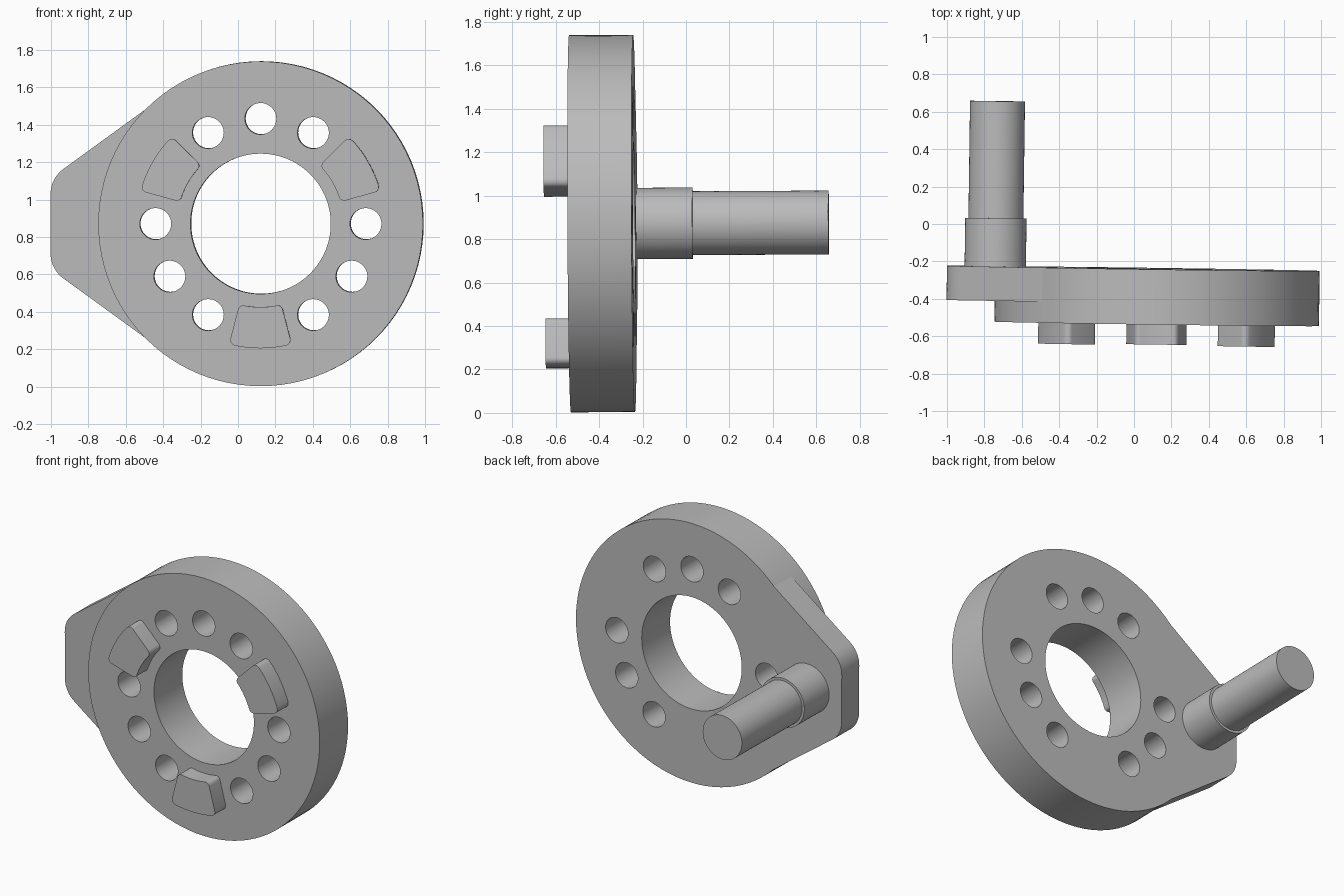
import bpy
import bmesh
from math import cos, sin, pi, radians
from mathutils import Matrix, Vector

cube = bpy.data.objects.get("Cube")
if cube:
    bpy.data.objects.remove(cube, do_unlink=True)

grey = bpy.data.materials.new("plain_grey")
grey.use_nodes = True
grey.diffuse_color = (0.5, 0.5, 0.5, 1)
grey.node_tree.nodes["Principled BSDF"].inputs["Base Color"].default_value = (0.5, 0.5, 0.5, 1)

# Disc centre, with the slight lean of the whole part
CX, CZ, BACK = 0.125, 0.872, -0.239
RADIUS = 0.868
pivot = Vector((CX, BACK, CZ))
LEAN = Matrix.Translation(pivot) @ Matrix.Rotation(-0.0138, 4, 'Z') @ Matrix.Rotation(0.005, 4, 'X')


def arc(r, start=0, end=360, steps=96, cx=0, cz=0):
    """Points on an arc, in degrees; a full circle leaves out the last point."""
    count = steps if end - start == 360 else steps + 1
    angles = [radians(start + (end - start) * i / steps) for i in range(count)]
    return [(cx + r * cos(a), cz + r * sin(a)) for a in angles]


def slab(name, loops, front, back):
    """Fill an outline with holes and extrude it between two depths."""
    curve = bpy.data.curves.new(name, 'CURVE')
    curve.dimensions = '2D'
    curve.fill_mode = 'BOTH'
    curve.extrude = (back - front) / 2
    for loop in loops:
        spline = curve.splines.new('POLY')
        spline.points.add(len(loop) - 1)
        for point, (x, z) in zip(spline.points, loop):
            point.co = (x, z, 0, 1)
        spline.use_cyclic_u = True
    helper = bpy.data.objects.new(name + "_outline", curve)
    bpy.context.scene.collection.objects.link(helper)
    bpy.context.view_layer.update()
    graph = bpy.context.evaluated_depsgraph_get()
    mesh = bpy.data.meshes.new_from_object(helper.evaluated_get(graph))
    bpy.data.objects.remove(helper, do_unlink=True)

    # Stand the slab upright, weld it and lean it
    depth = (front + back) / 2 - BACK
    mesh.transform(LEAN @ Matrix.Translation((0, depth, 0)) @ Matrix.Rotation(pi / 2, 4, 'X'))
    bm = bmesh.new()
    bm.from_mesh(mesh)
    bmesh.ops.remove_doubles(bm, verts=bm.verts, dist=0.0001)
    bmesh.ops.recalc_face_normals(bm, faces=bm.faces)
    bm.to_mesh(mesh)
    bm.free()
    mesh.materials.clear()
    mesh.materials.append(grey)
    mesh.name = name
    obj = bpy.data.objects.new(name, mesh)
    bpy.context.scene.collection.objects.link(obj)
    bpy.ops.object.select_all(action='DESELECT')
    obj.select_set(True)
    bpy.context.view_layer.objects.active = obj
    bpy.ops.object.shade_smooth_by_angle(angle=radians(30))
    return obj


# Disc with bore and nine bolt holes; every fourth place holds a lug
loops = [arc(RADIUS), arc(0.375)]
lug_angles = (30, 150, 270)
for angle in range(0, 360, 30):
    if angle not in lug_angles:
        a = radians(angle)
        loops.append(arc(0.084, steps=40, cx=0.562 * cos(a), cz=0.562 * sin(a)))
slab("disc", loops, -0.534, BACK)

# Side arm: rounded outer corners, inner edge following the disc
corner = arc(0.166, 125.3, 180, 10, -0.834 - CX, 0.158)
arm = corner + [(x, -z) for x, z in reversed(corner)]
arm += list(reversed(arc(RADIUS, 135, 225, 24)))
slab("side_arm", [arm], -0.421, BACK)


# Lugs: rounded ring sectors
def lug_outline(angle):
    half_w, half_h, mid, r = 0.1415, 0.11, 0.555, 0.03
    points = []
    for sx, sz, start in ((1, 1, 0), (-1, 1, 90), (-1, -1, 180), (1, -1, 270)):
        points += arc(r, start, start + 90, 6, sx * (half_w - r), sz * (half_h - r))
        if start in (0, 180):
            points += [(sx * (half_w - r) * (1 - i / 4), sz * half_h) for i in range(1, 8)]
    return [((mid + v) * cos(angle + u / mid), (mid + v) * sin(angle + u / mid)) for u, v in points]


for number, angle in enumerate(lug_angles, 1):
    slab(f"lug_{number}", [lug_outline(radians(angle))], -0.647, -0.534)

# Stepped pin behind the arm
pin_x = -0.742 - CX
slab("pin_collar", [arc(0.164, steps=64, cx=pin_x)], BACK, 0.019)
slab("pin_shaft", [arc(0.147, steps=64, cx=pin_x)], 0.019, 0.645)
